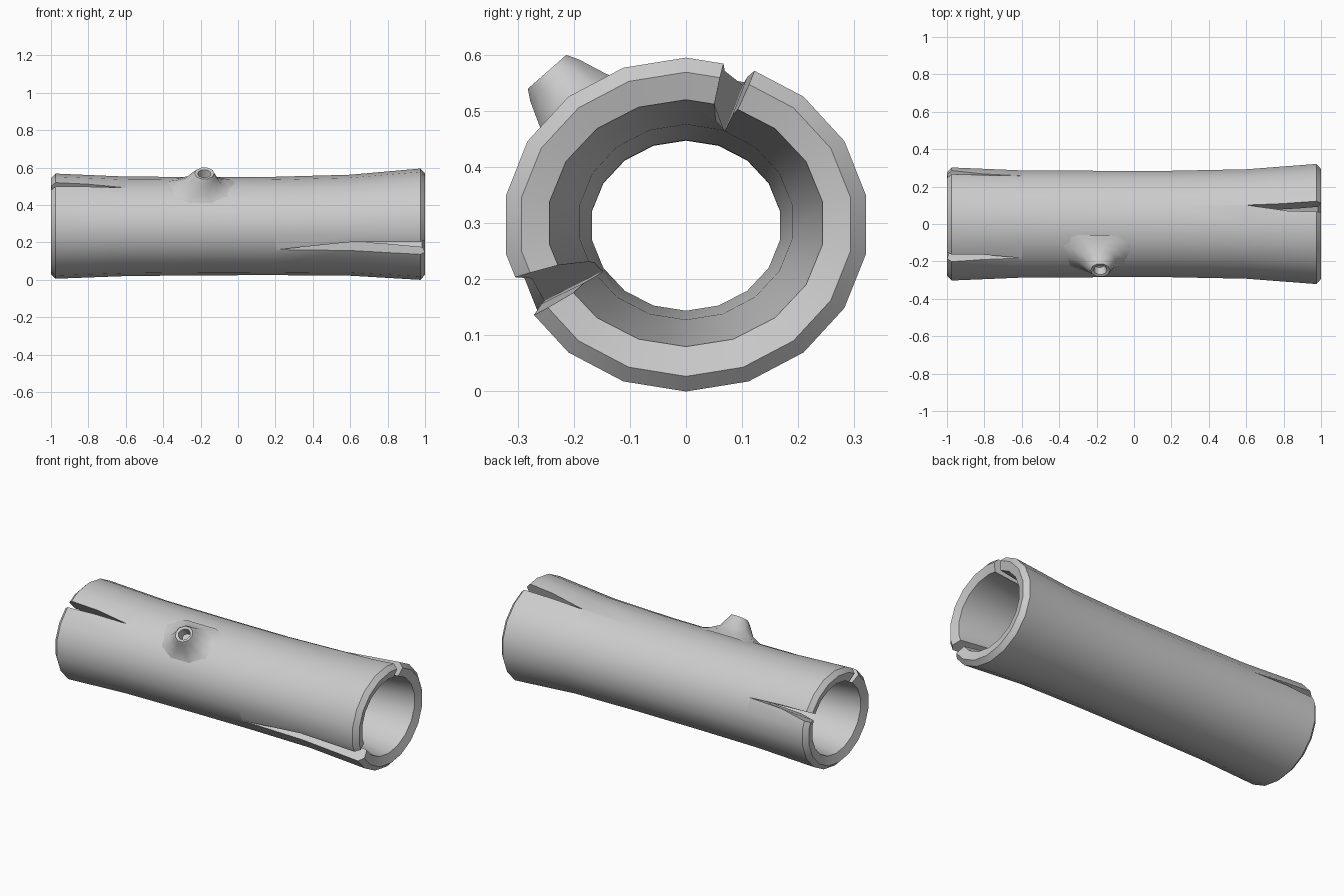
import bpy, bmesh, math
from mathutils import Vector

if "Cube" in bpy.data.objects:
    bpy.data.objects.remove(bpy.data.objects["Cube"])

SIDES = 18


def make_object(name, verts, faces):
    mesh = bpy.data.meshes.new(name)
    bm = bmesh.new()
    vs = [bm.verts.new(v) for v in verts]
    for f in faces:
        bm.faces.new([vs[i] for i in f])
    bmesh.ops.recalc_face_normals(bm, faces=bm.faces)
    bm.to_mesh(mesh)
    bm.free()
    ob = bpy.data.objects.new(name, mesh)
    bpy.context.collection.objects.link(ob)
    return ob


def bridge(rings, sides, closed=False):
    last = rings if closed else rings - 1
    return [(i * sides + j, i * sides + (j + 1) % sides,
             (i + 1) % rings * sides + (j + 1) % sides, (i + 1) % rings * sides + j)
            for i in range(last) for j in range(sides)]


def smooth(ob, angle):
    bpy.ops.object.select_all(action='DESELECT')
    bpy.context.view_layer.objects.active = ob
    ob.select_set(True)
    bpy.ops.object.shade_smooth_by_angle(angle=math.radians(angle))


def around(x, t, ry, rz, cz):
    a = math.radians(t)
    return Vector((x, ry * math.sin(a), cz + rz * math.cos(a)))


# Hollow trunk: outer skin, right rim, inner wall, left rim (x, ry, rz, centre z)
profile = [
    (-0.975, 0.307, 0.281, 0.287), (-0.6, 0.291, 0.266, 0.286),
    (-0.2, 0.289, 0.263, 0.287), (0.2, 0.289, 0.263, 0.288),
    (0.6, 0.297, 0.270, 0.292), (0.975, 0.326, 0.2975, 0.2975),
    (1.0, 0.298, 0.271, 0.298), (0.985, 0.247, 0.220, 0.300),
    (0.6, 0.192, 0.174, 0.302), (0.1, 0.170, 0.152, 0.296),
    (-0.2, 0.170, 0.152, 0.295), (-0.6, 0.185, 0.167, 0.292),
    (-0.985, 0.228, 0.206, 0.287), (-1.0, 0.282, 0.256, 0.287),
]
verts = [around(x, 360 * j / SIDES, ry, rz, cz)
         for x, ry, rz, cz in profile for j in range(SIDES)]
trunk = make_object("hollow_trunk", verts, bridge(len(profile), SIDES, True))

# Split cracks: tip x, tip angle, end x, two end angles (degrees from the top)
cracks = [
    (0.6, 20, 1.02, 11.5, 22),
    (0.21, -119, 1.02, -107, -122),
    (-0.6, -39.5, -1.02, -33, -42),
    (-0.6, 64, -1.02, 61, 73),
]
for n, (xa, ta, xe, t1, t2) in enumerate(cracks):
    pts = [around(x, t, r * 1.09, r, 0.29)
           for r in (0.09, 0.45) for x, t in ((xa, ta), (xe, t1), (xe, t2))]
    wedge = make_object("crack_cutter", pts, [
        (0, 1, 2), (3, 4, 5), (0, 1, 4, 3), (1, 2, 5, 4), (2, 0, 3, 5)])
    wedge.hide_render = True
    mod = trunk.modifiers.new("crack", 'BOOLEAN')
    mod.operation = 'DIFFERENCE'
    mod.solver = 'EXACT'
    mod.object = wedge
    bpy.context.view_layer.objects.active = trunk
    bpy.ops.object.modifier_apply(modifier=mod.name)
    bpy.data.objects.remove(wedge)
smooth(trunk, 35)

# Broken branch stub with a flared foot and a small hollow
out = Vector((0.0, -0.66, 0.75)).normalized()
side = Vector((0.0, 0.75, 0.66)).normalized()
# distance from trunk axis, radius across, radius along x, x centre
stub = [
    (0.235, 0.135, 0.30, -0.2), (0.272, 0.105, 0.16, -0.2), (0.30, 0.082, 0.105, -0.195),
    (0.355, 0.060, 0.066, -0.185), (0.375, 0.048, 0.052, -0.18),
    (0.372, 0.033, 0.036, -0.18), (0.325, 0.025, 0.027, -0.185),
]
N = 10
sv = []
for d, rs, rx, cx in stub:
    for j in range(N):
        a = 2 * math.pi * j / N
        p = Vector((cx, 0, 0.288)) + out * d + side * rs * math.sin(a)
        p.x += rx * math.cos(a)
        sv.append(p)
faces = bridge(len(stub), N)
faces.append(tuple(range((len(stub) - 1) * N, len(stub) * N)))
branch = make_object("branch_stub", sv, faces)
smooth(branch, 50)
